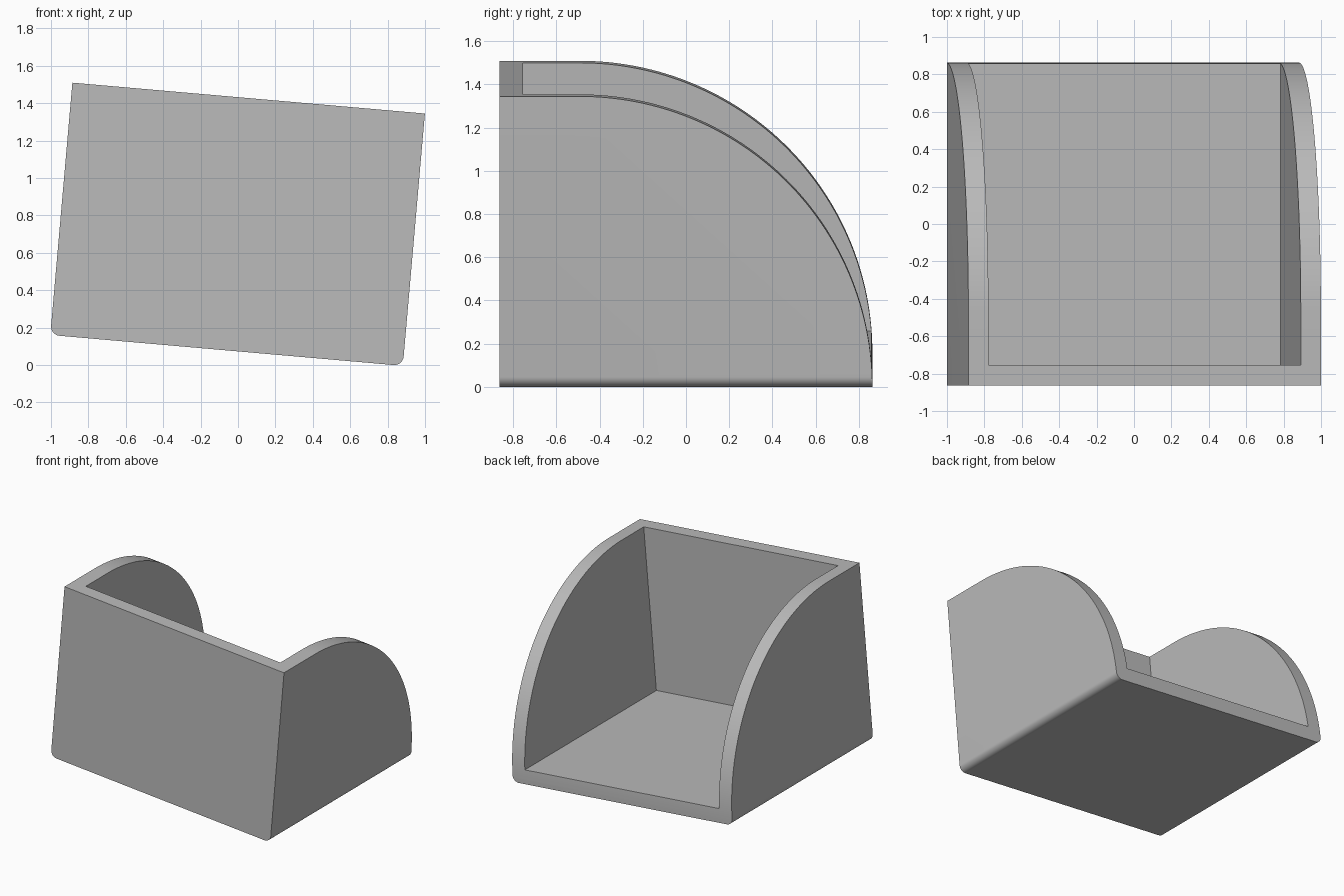
import bpy
import math

default = bpy.data.objects.get("Cube")
if default:
    bpy.data.objects.remove(default, do_unlink=True)

WIDTH, HEIGHT, BACK = 1.892, 1.354, 0.863
WALL, FILLET, TILT = 0.108, 0.05, math.radians(5)

grey = bpy.data.materials.new("light grey")
grey.use_nodes = True
colour = (0.5, 0.5, 0.5, 1)
grey.diffuse_color = colour
grey.node_tree.nodes["Principled BSDF"].inputs["Base Color"].default_value = colour


def arc(cx, cy, r, start, end, steps):
    angles = [math.radians(start + (end - start) * i / steps) for i in range(steps + 1)]
    return [(cx + r * math.cos(a), cy + r * math.sin(a)) for a in angles]


def prism(name, outline, low, high, place):
    """Extrude a 2D outline from low to high; place(u, v, t) gives the 3D point."""
    n = len(outline)
    verts = [place(u, v, t) for t in (low, high) for u, v in outline]
    faces = [list(range(n))[::-1], list(range(n, 2 * n))]
    faces += [[i, (i + 1) % n, n + (i + 1) % n, n + i] for i in range(n)]
    mesh = bpy.data.meshes.new(name)
    mesh.from_pydata(verts, [], faces)
    mesh.materials.append(grey)
    obj = bpy.data.objects.new(name, mesh)
    bpy.context.collection.objects.link(obj)
    return obj


def along_y(u, v, t):
    return (u, -t, v)


def along_x(u, v, t):
    return (t, u, v)


# Tray block with rounded lower side edges, taller and longer than needed
half = WIDTH / 2
section = [(-half, HEIGHT + 0.3)]
section += arc(-half + FILLET, FILLET, FILLET, 180, 270, 12)
section += arc(half - FILLET, FILLET, FILLET, 270, 360, 12)
section += [(half, HEIGHT + 0.3)]
tray = prism("open_tray", section, -BACK - 0.2, BACK, along_y)

# Hollow, open at the top and back
inner = half - WALL
hollow = [(-inner, WALL), (inner, WALL), (inner, 2), (-inner, 2)]
cavity = prism("cavity_cutter", hollow, -2, BACK - WALL, along_y)

# Side profile with a quarter-round back
side = [(-1.2, -0.5), (BACK, -0.5)]
side += arc(BACK - HEIGHT, 0, HEIGHT, 0, 90, 64)
side += [(-1.2, HEIGHT)]
trim = prism("side_profile_cutter", side, -2, 2, along_x)

bpy.context.view_layer.objects.active = tray
for cutter, operation in ((cavity, "DIFFERENCE"), (trim, "INTERSECT")):
    mod = tray.modifiers.new(cutter.name, "BOOLEAN")
    mod.operation, mod.solver, mod.object = operation, "EXACT", cutter
    bpy.ops.object.modifier_apply(modifier=mod.name)
    bpy.data.objects.remove(cutter, do_unlink=True)

bpy.ops.object.select_all(action="DESELECT")
tray.select_set(True)
bpy.ops.object.shade_smooth_by_angle(angle=math.radians(30))

# Lean the tray sideways and rest it on the ground
tray.rotation_euler.y = TILT
bpy.context.view_layer.update()
points = [tray.matrix_world @ v.co for v in tray.data.vertices]
tray.location.x = -(min(p.x for p in points) + max(p.x for p in points)) / 2
tray.location.z = -min(p.z for p in points)
